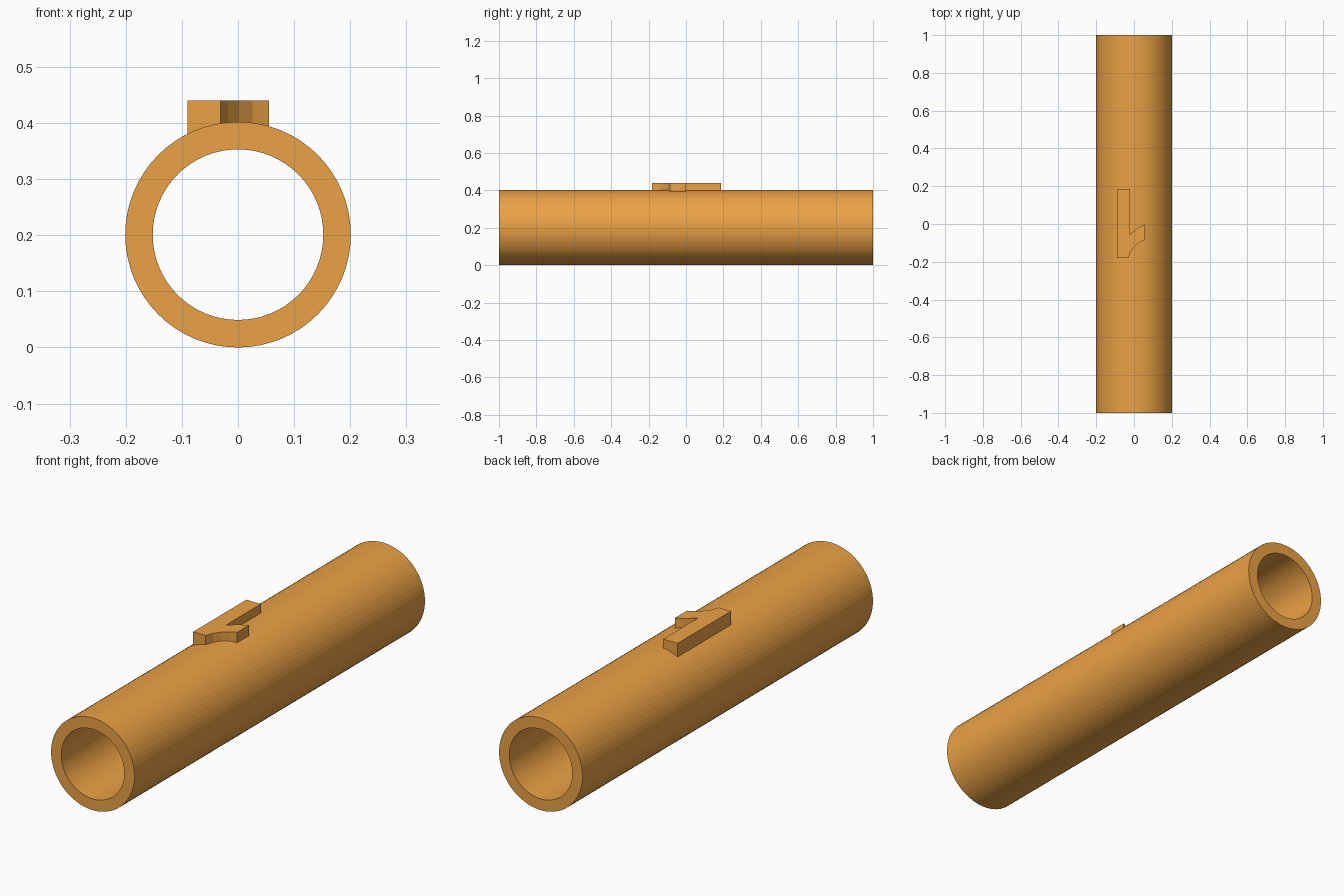
import bpy, bmesh, math

if "Cube" in bpy.data.objects:
    bpy.data.objects.remove(bpy.data.objects["Cube"])

SIDES, R_OUT, R_IN, HALF = 64, 0.201, 0.152, 1.0

mat = bpy.data.materials.new("orange")
mat.diffuse_color = (0.83, 0.36, 0.06, 1)
mat.use_nodes = True
mat.node_tree.nodes["Principled BSDF"].inputs["Base Color"].default_value = mat.diffuse_color


def finish(bm, name):
    bmesh.ops.recalc_face_normals(bm, faces=bm.faces)
    mesh = bpy.data.meshes.new(name)
    bm.to_mesh(mesh)
    bm.free()
    mesh.materials.append(mat)
    obj = bpy.data.objects.new(name, mesh)
    bpy.context.collection.objects.link(obj)
    return obj


# Hollow tube lying along y: a rectangular wall section swept in a ring
bm = bmesh.new()
section = [(R_OUT, -HALF), (R_OUT, HALF), (R_IN, HALF), (R_IN, -HALF)]
rings = []
for i in range(SIDES):
    a = 2 * math.pi * i / SIDES
    rings.append([bm.verts.new((r * math.cos(a), y, R_OUT + r * math.sin(a)))
                  for r, y in section])
for i in range(SIDES):
    p, q = rings[i], rings[(i + 1) % SIDES]
    for k in range(4):
        n = (k + 1) % 4
        bm.faces.new((p[k], p[n], q[n], q[k]))
finish(bm, "tube")

# Raised hooked marker on top, its base sunk into the tube wall
outline = [(-0.09, 0.186), (-0.02, 0.186), (-0.02, -0.055), (0.0, -0.037),
           (0.025, -0.018), (0.055, -0.003), (0.055, -0.085), (0.026, -0.099),
           (0.002, -0.120), (-0.018, -0.147), (-0.031, -0.181), (-0.09, -0.181)]
bm = bmesh.new()
base = bm.faces.new([bm.verts.new((x, y, 0.375)) for x, y in outline])
out = bmesh.ops.extrude_face_region(bm, geom=[base])
top = [g for g in out["geom"] if isinstance(g, bmesh.types.BMVert)]
bmesh.ops.translate(bm, verts=top, vec=(0, 0, 0.065))
finish(bm, "raised_marker")
